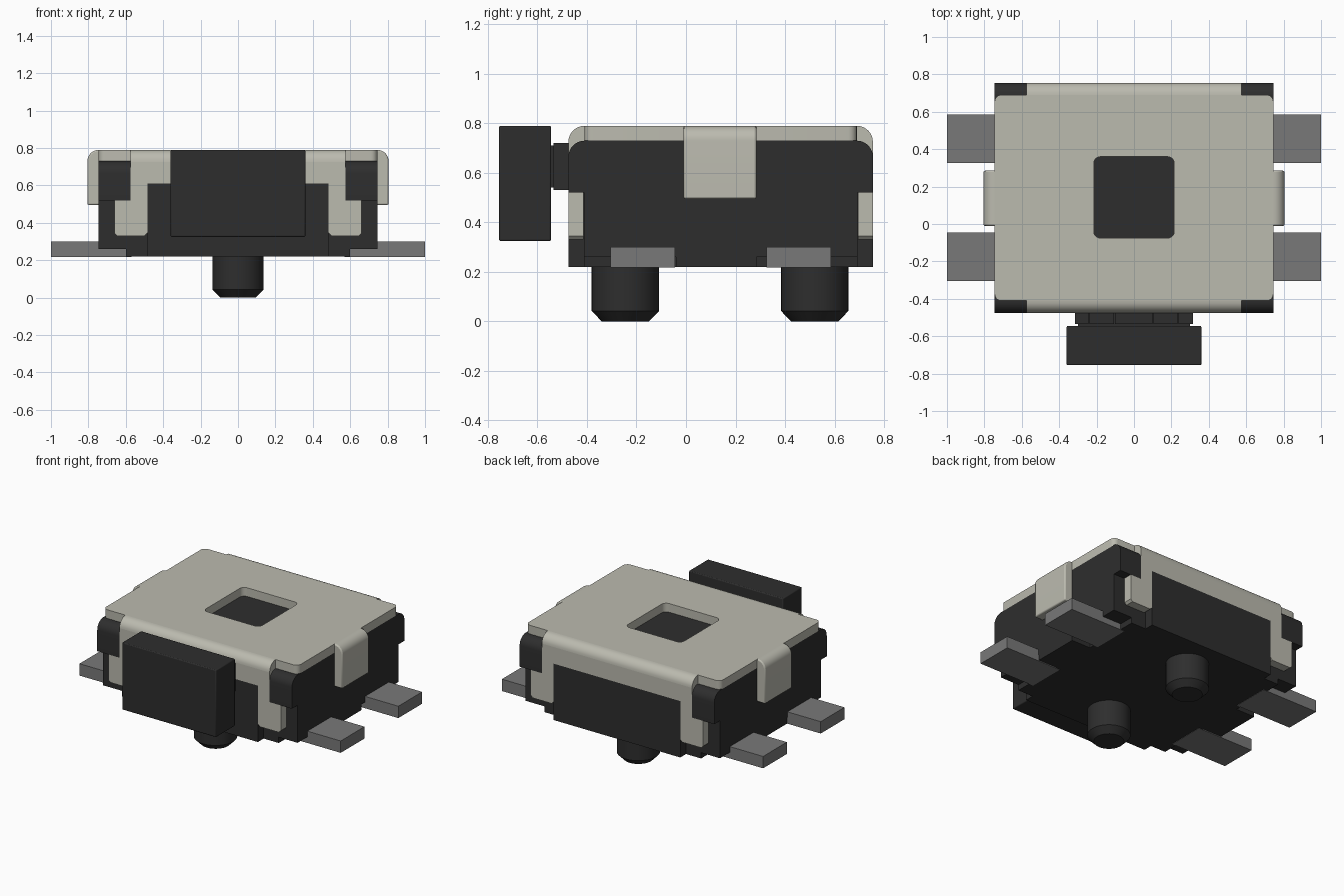
import bpy, bmesh, math
from mathutils import Vector

if "Cube" in bpy.data.objects:
    bpy.data.objects.remove(bpy.data.objects["Cube"], do_unlink=True)


def material(name, rgb):
    m = bpy.data.materials.new(name)
    m.use_nodes = True
    m.diffuse_color = (*rgb, 1)
    m.node_tree.nodes["Principled BSDF"].inputs["Base Color"].default_value = (*rgb, 1)
    return m


BLACK = material("black plastic", (0.027, 0.027, 0.027))
METAL = material("pale cover metal", (0.50, 0.495, 0.43))
GREY = material("grey terminal metal", (0.19, 0.19, 0.19))

YC = 0.14          # middle of the housing in y
HALF = 0.615       # half depth of the housing


def finish(ob, mat, bevel=0):
    """Add material, optional edge rounding and smooth shading."""
    ob.data.materials.append(mat)
    if bevel:
        mod = ob.modifiers.new("rounded edges", "BEVEL")
        mod.width, mod.segments = bevel, 2
    bpy.ops.object.select_all(action="DESELECT")
    ob.select_set(True)
    bpy.context.view_layer.objects.active = ob
    bpy.ops.object.shade_smooth_by_angle(angle=math.radians(32))
    return ob


def prism(name, pts, axis, lo, hi, mat, bevel=0):
    """Extrude a 2D outline along an axis from lo to hi."""
    place = {"x": lambda u, v, t: (t, u, v),
             "y": lambda u, v, t: (u, t, v),
             "z": lambda u, v, t: (u, v, t)}[axis]
    bm = bmesh.new()
    face = bm.faces.new([bm.verts.new(place(u, v, lo)) for u, v in pts])
    ext = bmesh.ops.extrude_face_region(bm, geom=[face])
    moved = [g for g in ext["geom"] if isinstance(g, bmesh.types.BMVert)]
    bmesh.ops.translate(bm, verts=moved, vec=Vector(place(0, 0, hi - lo)))
    bmesh.ops.recalc_face_normals(bm, faces=bm.faces)
    me = bpy.data.meshes.new(name)
    bm.to_mesh(me)
    bm.free()
    ob = bpy.data.objects.new(name, me)
    bpy.context.collection.objects.link(ob)
    return finish(ob, mat, bevel)


def box(name, x, y, z, mat, bevel=0):
    return prism(name, [(x[0], y[0]), (x[1], y[0]), (x[1], y[1]), (x[0], y[1])],
                 "z", z[0], z[1], mat, bevel)


def arc(cx, cy, r, a0, a1, n=8):
    return [(cx + r * math.cos(math.radians(a0 + (a1 - a0) * i / n)),
             cy + r * math.sin(math.radians(a0 + (a1 - a0) * i / n))) for i in range(n + 1)]


def rounded_rect(x, y, r):
    return [p for cx, cy, a in ((x[1] - r, y[1] - r, 0), (x[0] + r, y[1] - r, 90),
                                (x[0] + r, y[0] + r, 180), (x[1] - r, y[0] + r, 270))
            for p in arc(cx, cy, r, a, a + 90, 5)]


def span(a, b):
    return (min(a, b), max(a, b))


# Housing: main block, bottom slab and front-to-back centre block
box("housing_core", (-0.745, 0.745), (-0.412, 0.692), (0.26, 0.73), BLACK)
box("housing_bottom", (-0.60, 0.60), (-0.412, 0.692), (0.22, 0.265), BLACK)
box("housing_side_foot", (-0.745, 0.745), (-0.04, 0.285), (0.22, 0.265), BLACK)
box("housing_centre", (-0.485, 0.485), (YC - HALF, YC + HALF), (0.22, 0.61), BLACK)

# Cover top plate with a rounded window
curve = bpy.data.curves.new("cover_top", "CURVE")
curve.dimensions, curve.fill_mode, curve.extrude = "2D", "BOTH", 0.03
for loop in (rounded_rect((-0.745, 0.745), (-0.41, 0.69), 0.035),
             rounded_rect((-0.215, 0.215), (-0.075, 0.36), 0.035)):
    sp = curve.splines.new("POLY")
    sp.points.add(len(loop) - 1)
    for p, (x, y) in zip(sp.points, loop):
        p.co = (x, y, 0, 1)
    sp.use_cyclic_u = True
top = bpy.data.objects.new("cover_top", curve)
top.location.z = 0.76
bpy.context.collection.objects.link(top)
bpy.ops.object.select_all(action="DESELECT")
top.select_set(True)
bpy.context.view_layer.objects.active = top
bpy.ops.object.convert(target="MESH")
finish(bpy.context.view_layer.objects.active, METAL)

# Skirt outline: apron with two hooked legs
right = [(0.575, 0.725), (0.575, 0.52), (0.66, 0.52), (0.66, 0.345), (0.645, 0.33),
         (0.50, 0.33), (0.485, 0.345), (0.485, 0.61)]
skirt = right + [(-x, z) for x, z in reversed(right)]

for s, side in ((-1, "front"), (1, "back")):
    outer, inner = YC + s * HALF, YC + s * 0.555
    prism("cover_skirt_" + side, skirt, "y", *span(outer, inner), METAL)
    # Quarter-round bend joining top plate and skirt
    bend = [(YC + s * u, z) for u, z in
            [(0.55, 0.725)] + arc(0.55, 0.725, 0.065, 90, 0)]
    prism("cover_bend_" + side, bend, "x", -0.575, 0.575, METAL)
    # Corner blocks with rounded upper edge
    block = [(YC + s * u, z) for u, z in
             [(0.53, 0.52), (0.53, 0.73)] + arc(0.55, 0.665, 0.065, 90, 0) + [(HALF, 0.52)]]
    for k, hand in ((-1, "right"), (1, "left")):
        prism(f"corner_block_{side}_{hand}", block, "x", *span(k * 0.575, k * 0.745), BLACK)

for k, hand in ((-1, "right"), (1, "left")):
    # Side clip folded down from the cover
    clip = [(k * u, z) for u, z in
            [(0.735, 0.495), (0.735, 0.79)] + arc(0.745, 0.73, 0.06, 90, 0) + [(0.805, 0.495)]]
    prism("side_clip_" + hand, clip, "y", -0.01, 0.285, METAL, 0.008)
    # Flat terminals
    for y, side in (((-0.305, -0.045), "front"), ((0.325, 0.585), "back")):
        box(f"terminal_{side}_{hand}", span(k * 0.57, k * 1.0), y, (0.218, 0.30), GREY)

# Push button and its ribbed stem
box("button", (-0.36, 0.36), (-0.755, -0.545), (0.325, 0.79), BLACK, 0.006)
box("stem_neck", (-0.30, 0.30), (-0.55, -0.45), (0.54, 0.71), BLACK)
for x0, x1 in ((-0.315, -0.243), (-0.237, -0.108), (-0.102, 0.098), (0.104, 0.232), (0.238, 0.315)):
    box("stem_rib", (x0, x1), (-0.535, -0.45), (0.53, 0.72), BLACK)

# Locating pegs with chamfered tips
for y, side in ((-0.245, "front"), (0.52, "back")):
    bm = bmesh.new()
    for r1, r2, z0, z1 in ((0.095, 0.136, 0.0, 0.042), (0.136, 0.136, 0.042, 0.24)):
        geo = bmesh.ops.create_cone(bm, cap_ends=True, segments=40, radius1=r1, radius2=r2, depth=z1 - z0)
        bmesh.ops.translate(bm, verts=geo["verts"], vec=(0, y, (z0 + z1) / 2))
    me = bpy.data.meshes.new("peg_" + side)
    bm.to_mesh(me)
    bm.free()
    peg = bpy.data.objects.new("peg_" + side, me)
    bpy.context.collection.objects.link(peg)
    finish(peg, BLACK)
